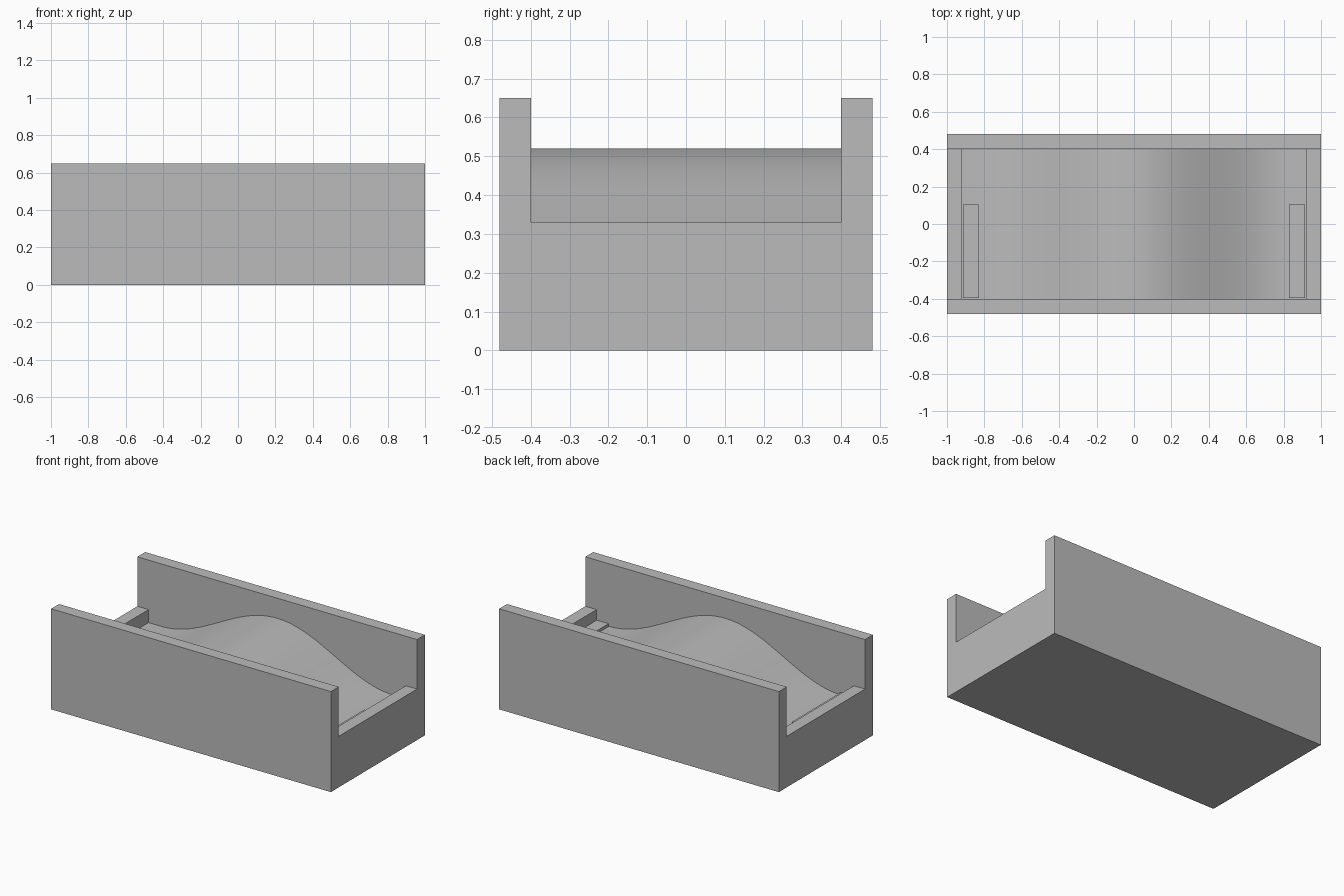
import bpy, bmesh, math

default = bpy.data.objects.get("Cube")
if default:
    bpy.data.objects.remove(default, do_unlink=True)

grey = bpy.data.materials.new("plain grey")
grey.use_nodes = True
colour = (0.5, 0.5, 0.5, 1)
grey.diffuse_color = colour
grey.node_tree.nodes["Principled BSDF"].inputs["Base Color"].default_value = colour

LENGTH, WIDTH, HEIGHT = 2.0, 0.96, 0.65
WALL, RIM = 0.08, 0.33
INNER_X, INNER_Y = LENGTH / 2 - WALL, WIDTH / 2 - WALL


def extrude_profile(name, points, y0, y1):
    """Solid made by sweeping an x-z outline along y."""
    bm = bmesh.new()
    face = bm.faces.new([bm.verts.new((x, y0, z)) for x, z in points])
    swept = bmesh.ops.extrude_face_region(bm, geom=[face])["geom"]
    verts = [v for v in swept if isinstance(v, bmesh.types.BMVert)]
    bmesh.ops.translate(bm, verts=verts, vec=(0, y1 - y0, 0))
    bmesh.ops.recalc_face_normals(bm, faces=bm.faces)
    mesh = bpy.data.meshes.new(name)
    bm.to_mesh(mesh)
    bm.free()
    mesh.materials.append(grey)
    obj = bpy.data.objects.new(name, mesh)
    bpy.context.collection.objects.link(obj)
    return obj


def rectangle(x0, x1, z0, z1):
    return [(x0, z0), (x1, z0), (x1, z1), (x0, z1)]


def bed_height(x):
    """Smooth hump, level near both ends."""
    return 0.383 + 0.137 * math.cos(math.pi * min(abs(x) / 0.83, 1))


# Solid block that becomes the trough
trough = extrude_profile("wavy_trough", rectangle(-1, 1, 0, HEIGHT),
                         -WIDTH / 2, WIDTH / 2)

# Cutter with low end walls and a wavy bed
steps = 72
bed = [-INNER_X + 2 * INNER_X * i / steps for i in range(steps + 1)]
outline = [(-1.1, 0.8), (-1.1, RIM), (-INNER_X, RIM)]
outline += [(x, bed_height(x)) for x in bed]
outline += [(INNER_X, RIM), (1.1, RIM), (1.1, 0.8)]
cutter = extrude_profile("trough_cutter", outline, -INNER_Y, INNER_Y)
cutter.hide_render = True

cut = trough.modifiers.new("hollow", "BOOLEAN")
cut.operation = "DIFFERENCE"
cut.solver = "EXACT"
cut.object = cutter
bpy.ops.object.select_all(action="DESELECT")
trough.select_set(True)
bpy.context.view_layer.objects.active = trough
bpy.ops.object.modifier_apply(modifier=cut.name)
bpy.data.objects.remove(cutter, do_unlink=True)
bpy.ops.object.shade_smooth_by_angle(angle=math.radians(30))

# Low ledge inside each end wall
for side, name in ((-1, "right_ledge"), (1, "left_ledge")):
    inner, outer = sorted((side * 0.83, side * 0.915))
    extrude_profile(name, rectangle(inner, outer, 0.2, 0.265), -0.395, 0.105)
